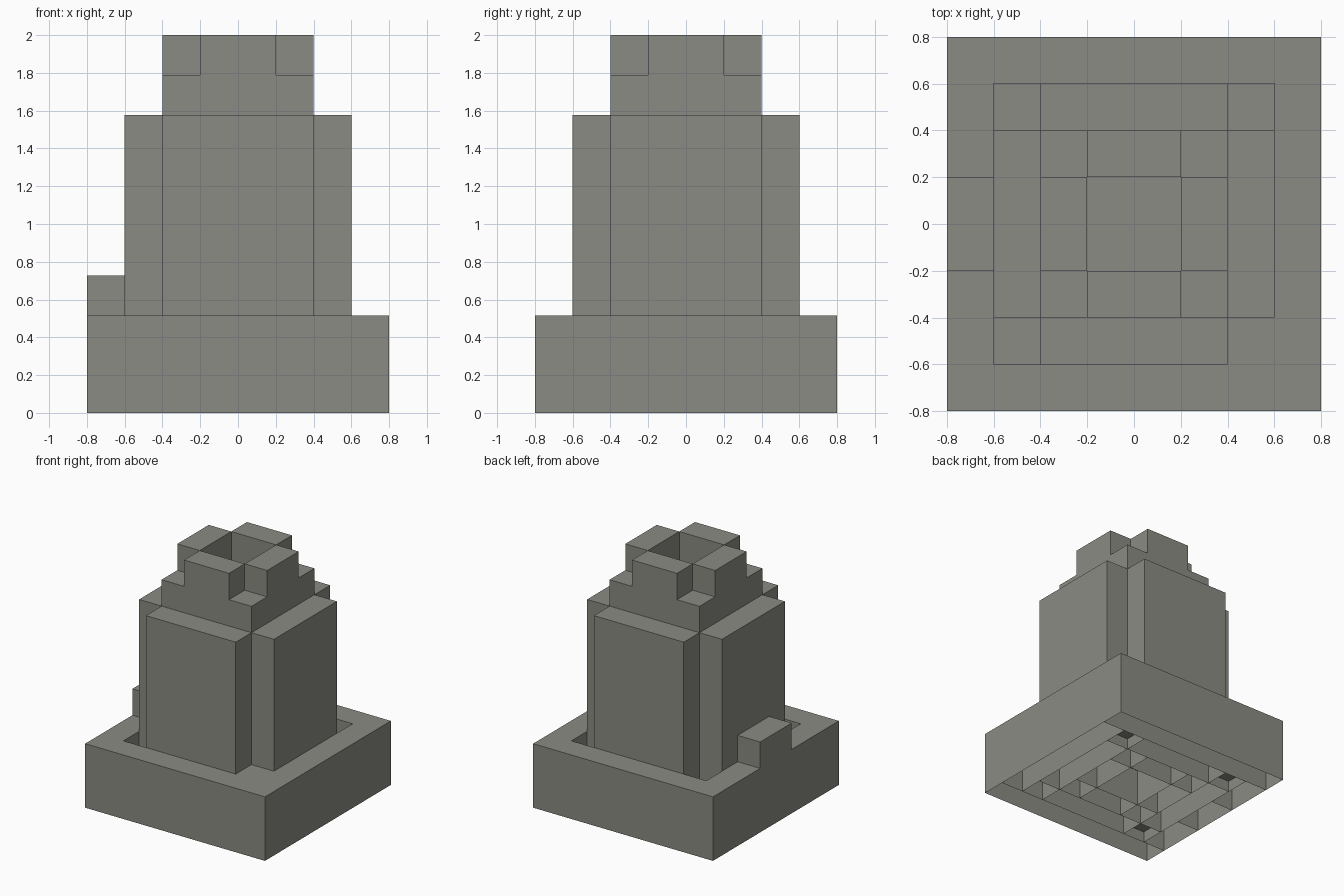
import bpy
import bmesh

cube = bpy.data.objects.get("Cube")
if cube:
    bpy.data.objects.remove(cube, do_unlink=True)

# Stone material
stone = bpy.data.materials.new("grey_stone")
stone.use_nodes = True
colour = (0.258, 0.258, 0.227, 1)
stone.diffuse_color = colour
stone.node_tree.nodes["Principled BSDF"].inputs["Base Color"].default_value = colour

# Heights of the steps
WELL, SHAFT, BASE, POST = 0.09, 0.3, 0.515, 0.727
PANEL, CORE, TOP = 1.576, 1.788, 2.0


def block(name, x0, x1, y0, y1, height):
    """A flat-shaded column standing on the ground, open underneath."""
    bm = bmesh.new()
    bmesh.ops.create_cube(bm, size=1)
    for v in bm.verts:
        v.co.x = x1 if v.co.x > 0 else x0
        v.co.y = y1 if v.co.y > 0 else y0
        v.co.z = height if v.co.z > 0 else 0
    bm.normal_update()
    floor = [f for f in bm.faces if f.normal.z < -0.5]
    bmesh.ops.delete(bm, geom=floor, context='FACES_ONLY')
    mesh = bpy.data.meshes.new(name)
    bm.to_mesh(mesh)
    bm.free()
    mesh.materials.append(stone)
    obj = bpy.data.objects.new(name, mesh)
    bpy.context.collection.objects.link(obj)
    return obj


def span(sign, inner, outer):
    """Ordered range between two distances on one side of the centre."""
    return sorted((sign * inner, sign * outer))


# Base rim, with the raised block set into its right side
block("front_rim", -0.8, 0.8, -0.8, -0.6, BASE)
block("back_rim", -0.8, 0.8, 0.6, 0.8, BASE)
block("left_rim", 0.6, 0.8, -0.6, 0.6, BASE)
block("right_rim_front", -0.8, -0.6, -0.6, -0.2, BASE)
block("right_rim_back", -0.8, -0.6, 0.2, 0.6, BASE)
block("right_rim_post", -0.8, -0.6, -0.2, 0.2, POST)

# Side panels and the battlements above them
for sign, side_x, side_y in ((1, "left", "back"), (-1, "right", "front")):
    block(side_x + "_panel", *span(sign, 0.4, 0.6), -0.4, 0.4, PANEL)
    block(side_y + "_panel", -0.4, 0.4, *span(sign, 0.4, 0.6), PANEL)
    block(side_x + "_battlement", *span(sign, 0.2, 0.4), -0.2, 0.2, TOP)
    block(side_y + "_battlement", -0.2, 0.2, *span(sign, 0.2, 0.4), TOP)

# Tower corners, and the corner wells with the front left one filled
for sx, side in ((1, "left"), (-1, "right")):
    for sy, end in ((1, "back"), (-1, "front")):
        label = end + "_" + side
        block(label + "_tower_corner", *span(sx, 0.2, 0.4), *span(sy, 0.2, 0.4), CORE)
        filled = sx > 0 and sy < 0
        block(label + ("_corner_block" if filled else "_well_floor"),
              *span(sx, 0.4, 0.6), *span(sy, 0.4, 0.6), BASE if filled else WELL)

# Floor of the open shaft in the middle of the tower
block("shaft_floor", -0.2, 0.2, -0.2, 0.2, SHAFT)
